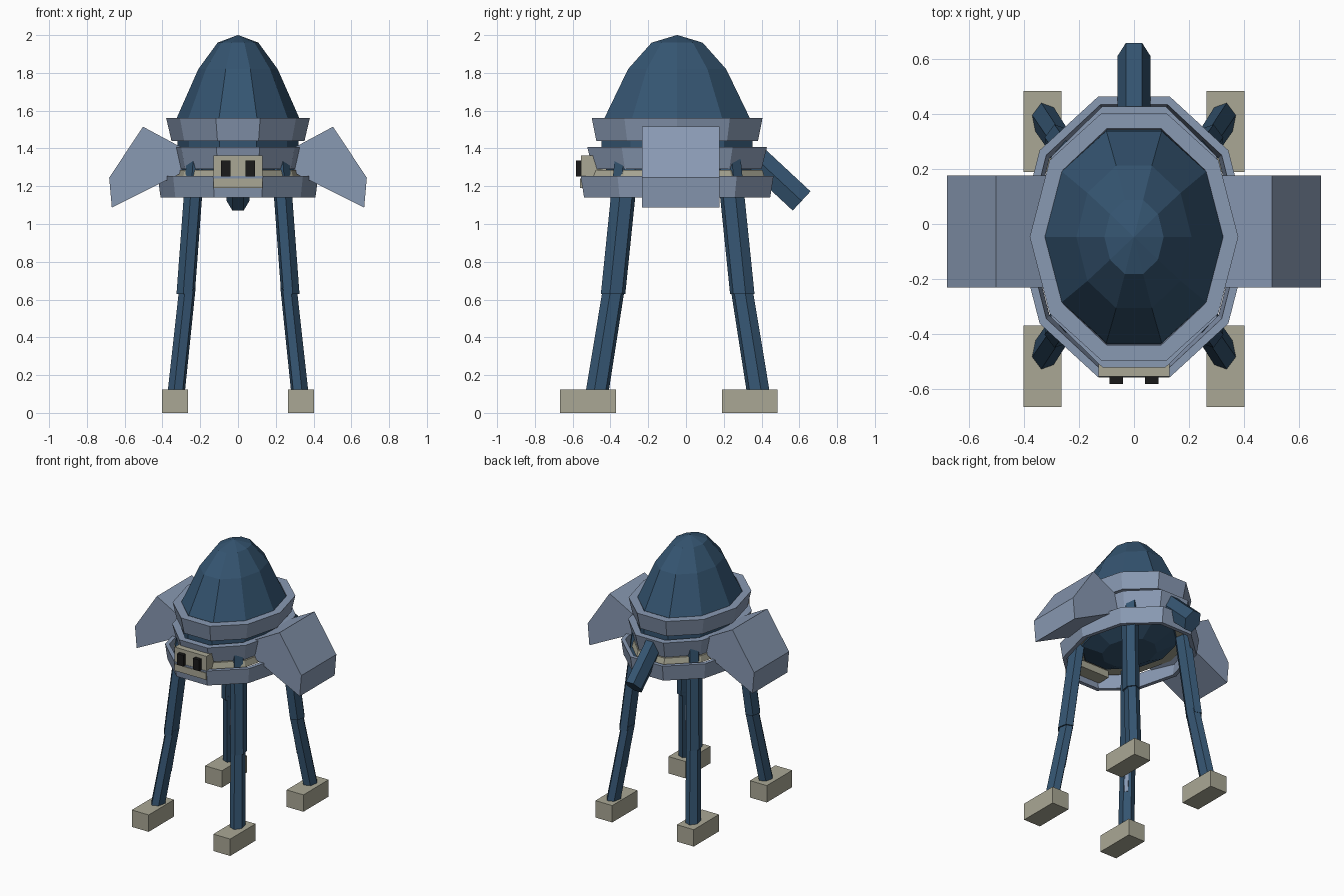
import bpy, bmesh, math
from mathutils import Vector

if "Cube" in bpy.data.objects:
    bpy.data.objects.remove(bpy.data.objects["Cube"])

YC = -0.047  # centre line of the body in y


def material(name, rgb):
    m = bpy.data.materials.new(name)
    m.diffuse_color = (*rgb, 1)
    m.use_nodes = True
    m.node_tree.nodes["Principled BSDF"].inputs["Base Color"].default_value = m.diffuse_color
    return m


BLUE = material("dark_blue", (0.035, 0.09, 0.165))
STEEL = material("blue_grey", (0.25, 0.32, 0.45))
STONE = material("stone_beige", (0.40, 0.39, 0.30))
BLACK = material("black", (0.01, 0.01, 0.01))


def finish(name, bm, mat):
    bmesh.ops.remove_doubles(bm, verts=bm.verts, dist=1e-5)
    bmesh.ops.recalc_face_normals(bm, faces=bm.faces)
    me = bpy.data.meshes.new(name)
    bm.to_mesh(me)
    bm.free()
    me.materials.append(mat)
    ob = bpy.data.objects.new(name, me)
    bpy.context.collection.objects.link(ob)
    return ob


def lathe(name, profile, mat, closed=False, n=10):
    """Oval loft: profile rows are (x radius, y radius, z)."""
    bm = bmesh.new()
    rows = [[bm.verts.new((rx * math.cos(2 * math.pi * i / n),
                           YC + ry * math.sin(2 * math.pi * i / n), z))
             for i in range(n)] for rx, ry, z in profile]
    pairs = list(zip(rows, rows[1:])) + ([(rows[-1], rows[0])] if closed else [])
    for a, b in pairs:
        for i in range(n):
            j = (i + 1) % n
            bm.faces.new((a[i], a[j], b[j], b[i]))
    if not closed:
        bm.faces.new(rows[0])
        bm.faces.new(rows[-1])
    return finish(name, bm, mat)


def box(name, lo, hi, mat):
    bm = bmesh.new()
    bmesh.ops.create_cube(bm, size=1)
    for v in bm.verts:
        v.co = Vector([l + (c + 0.5) * (h - l) for l, h, c in zip(lo, hi, v.co)])
    return finish(name, bm, mat)


def loft(name, sections, mat):
    """Join matching point loops and cap both ends."""
    bm = bmesh.new()
    loops = [[bm.verts.new(p) for p in s] for s in sections]
    for a, b in zip(loops, loops[1:]):
        for i in range(len(a)):
            j = (i + 1) % len(a)
            bm.faces.new((a[i], a[j], b[j], b[i]))
    bm.faces.new(loops[0])
    bm.faces.new(loops[-1])
    return finish(name, bm, mat)


# Domed body, closed and tapered underneath
lathe("domed_body", [(0.17, 0.21, 1.17), (0.29, 0.37, 1.23), (0.32, 0.42, 1.30),
                     (0.32, 0.42, 1.48), (0.325, 0.405, 1.56), (0.21, 0.273, 1.82),
                     (0.108, 0.142, 1.96), (0.002, 0.002, 2.0)], BLUE)


# Three flared armour bands: top and bottom radii, wall thickness
def band(name, top, bottom, wall):
    (tx, ty, tz), (bx, by, bz) = top, bottom
    lathe(name, [bottom, top, (tx - wall, ty - wall, tz), (bx - wall, by - wall, bz)],
          STEEL, closed=True)


band("upper_band", (0.38, 0.475, 1.56), (0.352, 0.45, 1.44), 0.06)
band("middle_band", (0.372, 0.5, 1.408), (0.345, 0.47, 1.29), 0.05)
band("lower_band", (0.425, 0.537, 1.255), (0.41, 0.518, 1.14), 0.03)

# Thin plate between the lower bands
lathe("waist_plate", [(0.36, 0.49, 1.24), (0.35, 0.475, 1.285),
                      (0.29, 0.38, 1.285), (0.29, 0.38, 1.24)], STONE, closed=True)

# Face block with two eyes
box("face_block", (-0.13, -0.555, 1.235), (0.13, -0.42, 1.362), STONE)
box("face_lip", (-0.13, -0.56, 1.19), (0.13, -0.42, 1.24), STONE)
for side, s in (("left", -1), ("right", 1)):
    xs = sorted((s * 0.04, s * 0.09))
    box(side + "_eye", (xs[0], -0.583, 1.252), (xs[1], -0.55, 1.335), BLACK)

    # Side plates, a bent profile extruded along y
    prof = [(0.27, 1.39), (0.503, 1.515), (0.682, 1.245), (0.668, 1.087), (0.30, 1.27)]
    loft(side + "_side_plate", [[(s * x, y, z) for x, z in prof]
                                for y in (-0.232, 0.177)], STEEL)

# Six-sided tail pointing down and back
d = Vector((0, 0.73, -0.68)).normalized()
up = Vector((0, -d.z, d.y))
tip = Vector((0, 0.612, 1.122))


def tail_loop(c):
    return [c + Vector((0.06 * math.cos(i * math.pi / 3), 0, 0))
            + up * 0.08 * math.sin(i * math.pi / 3) for i in range(6)]


loft("tail", [tail_loop(tip - d * 0.34), tail_loop(tip)], BLUE)

# Four two-part legs with calf panels and feet
for sx, sn in ((-1, "left"), (1, "right")):
    for sy, fn in ((-1, "front"), (1, "back")):
        def leg_loop(x, y, z, r, sx=sx, sy=sy):
            return [(sx * (x + 0.75 * r * math.cos(a)),
                     YC + 0.003 + sy * (y + r * math.sin(a)), z)
                    for a in (math.radians(15 + 60 * i) for i in range(6))]
        leg = f"{fn}_{sn}"
        loft(leg + "_upper_leg", [leg_loop(0.277, 0.342, 0.63, 0.067),
                                  leg_loop(0.222, 0.266, 1.37, 0.067)], BLUE)
        loft(leg + "_lower_leg", [leg_loop(0.328, 0.428, 0.10, 0.063),
                                  leg_loop(0.268, 0.338, 0.66, 0.060)], BLUE)
        loft(leg + "_calf_panel", [leg_loop(0.278, 0.372, 0.35, 0.028),
                                   leg_loop(0.255, 0.330, 0.62, 0.028)], STEEL)
        y0, y1 = (-0.667, -0.37) if sy < 0 else (0.19, 0.485)
        xs = sorted((sx * 0.265, sx * 0.403))
        box(leg + "_foot", (xs[0], y0, 0), (xs[1], y1, 0.125), STONE)
